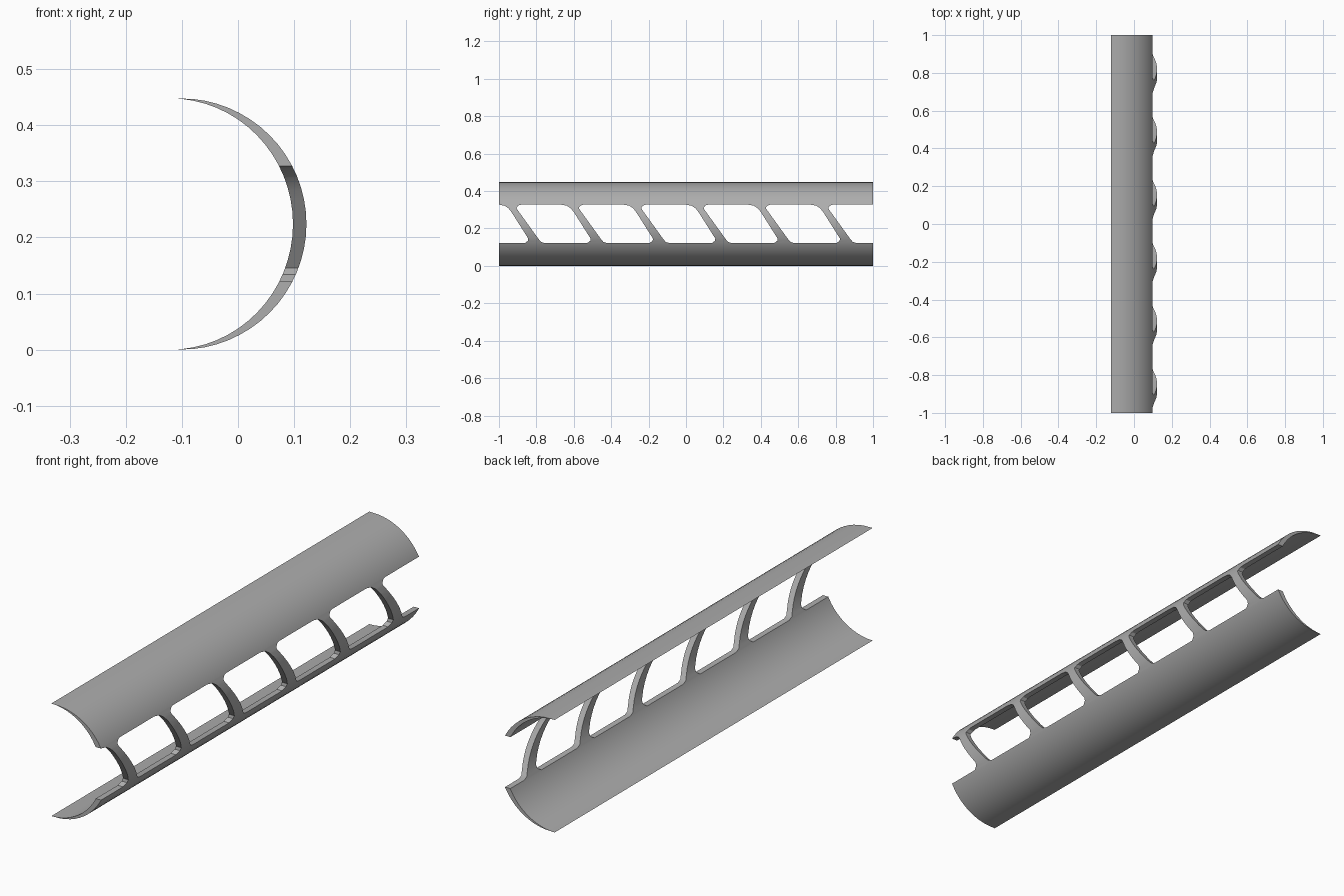
import bpy, bmesh, math

if "Cube" in bpy.data.objects:
    bpy.data.objects.remove(bpy.data.objects["Cube"])

LENGTH, HEIGHT = 2.0, 0.448
MID = HEIGHT / 2
PITCH = 1 / 3
SEGS = 32


def prism(name, pts, axis, a, b):
    """Closed polygon extruded along x (pts are y,z) or y (pts are x,z)."""
    def place(p, t):
        return (t, p[0], p[1]) if axis == 'x' else (p[0], t, p[1])
    bm = bmesh.new()
    lo = [bm.verts.new(place(p, a)) for p in pts]
    hi = [bm.verts.new(place(p, b)) for p in pts]
    n = len(pts)
    bm.faces.new(lo)
    bm.faces.new(hi[::-1])
    for i in range(n):
        j = (i + 1) % n
        bm.faces.new((lo[j], lo[i], hi[i], hi[j]))
    bmesh.ops.recalc_face_normals(bm, faces=bm.faces[:])
    me = bpy.data.meshes.new(name)
    bm.to_mesh(me)
    bm.free()
    ob = bpy.data.objects.new(name, me)
    bpy.context.collection.objects.link(ob)
    return ob


grey = bpy.data.materials.new("plain grey")
grey.diffuse_color = (0.42, 0.42, 0.42, 1)
grey.use_nodes = True
grey.node_tree.nodes["Principled BSDF"].inputs["Base Color"].default_value = grey.diffuse_color

# Crescent cross-section: circular outside, elliptical inside, pointed tips
tip_x = -0.122
outer, inner = [], []
for i in range(SEGS + 1):
    t = -math.pi / 2 + math.pi * i / SEGS
    outer.append((-0.103 + 0.225 * math.cos(t), MID + MID * math.sin(t)))
    inner.append((tip_x + 0.220 * math.cos(t), MID + MID * math.sin(t)))
outer[0], outer[-1] = (tip_x, 0.0), (tip_x, HEIGHT)
profile = outer + inner[1:-1][::-1]
shell = prism("curved_shell", profile, 'y', -LENGTH / 2, LENGTH / 2)
shell.data.materials.append(grey)

# Slanted windows between the struts, cut straight through sideways
window = [(-0.883, 0.327), (-0.896, 0.323), (-0.906, 0.312), (-0.904, 0.304),
          (-0.790, 0.146), (-0.775, 0.128), (-0.755, 0.122),
          (-0.528, 0.122), (-0.512, 0.134), (-0.510, 0.146),
          (-0.598, 0.285), (-0.615, 0.307), (-0.637, 0.322), (-0.665, 0.327)]
cutters = []
for k in range(-1, 6):
    pts = [(y + k * PITCH, z) for y, z in window]
    cutters.append(prism("window_cutter", pts, 'x', 0.02, 0.3))

for c in cutters:
    c.hide_render = True
    m = shell.modifiers.new("window", 'BOOLEAN')
    m.operation, m.solver, m.object = 'DIFFERENCE', 'EXACT', c

# Bake the cuts, drop the helpers and smooth the curved faces
bpy.context.view_layer.update()
baked = bpy.data.meshes.new_from_object(
    shell.evaluated_get(bpy.context.evaluated_depsgraph_get()))
shell.modifiers.clear()
shell.data = baked
for c in cutters:
    bpy.data.objects.remove(c)
baked.materials.clear()
baked.materials.append(grey)
for p in baked.polygons:
    p.material_index = 0

bpy.ops.object.select_all(action='DESELECT')
shell.select_set(True)
bpy.context.view_layer.objects.active = shell
bpy.ops.object.shade_smooth_by_angle(angle=math.radians(25))
